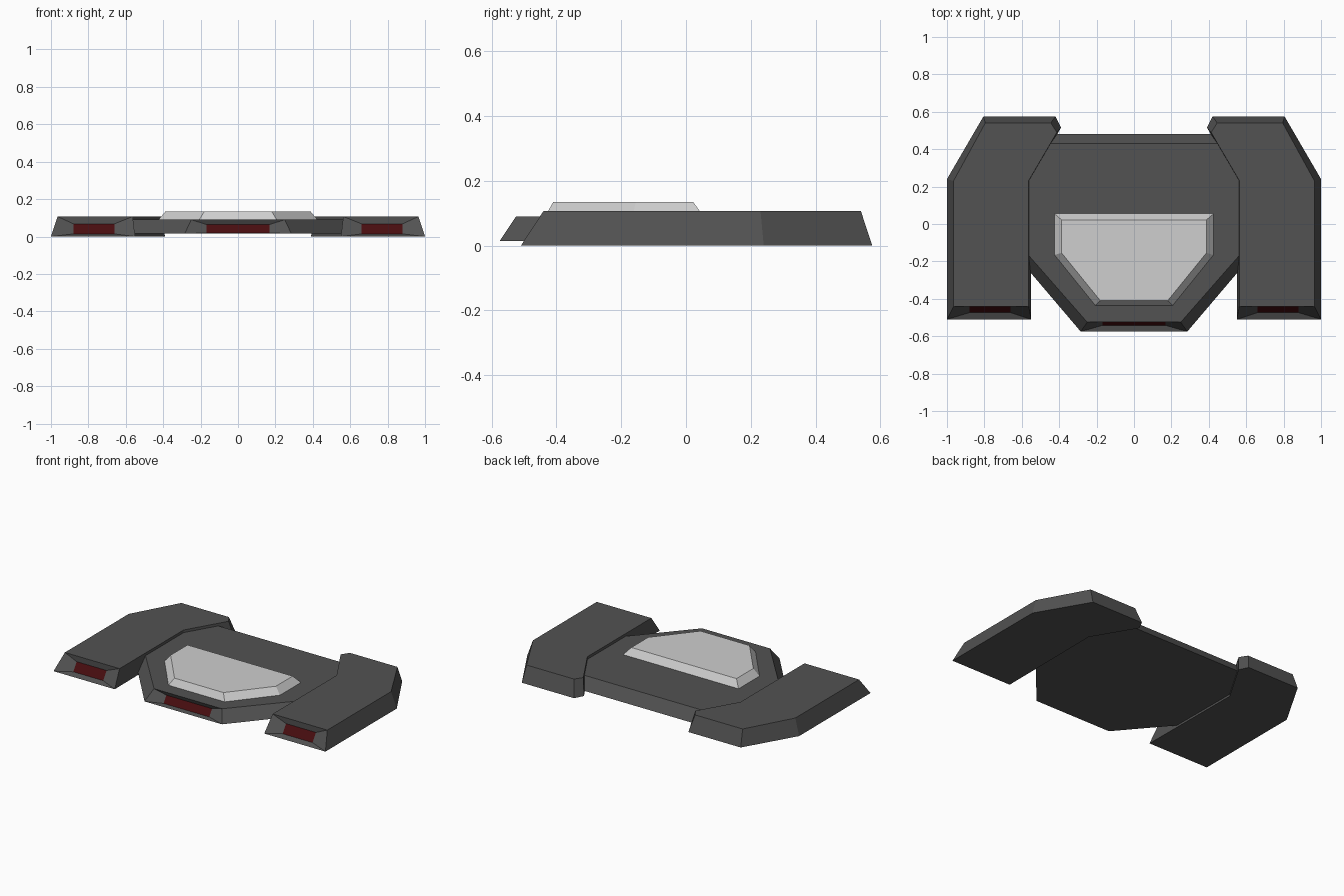
import bpy
import bmesh

cube = bpy.data.objects.get("Cube")
if cube:
    bpy.data.objects.remove(cube, do_unlink=True)


def make_material(name, rgb):
    mat = bpy.data.materials.new(name)
    mat.use_nodes = True
    color = (*rgb, 1.0)
    mat.diffuse_color = color
    bsdf = mat.node_tree.nodes["Principled BSDF"]
    bsdf.inputs["Base Color"].default_value = color
    bsdf.inputs["Roughness"].default_value = 0.8
    return mat


HULL = make_material("dark grey hull", (0.085, 0.085, 0.085))
VENT = make_material("deep red vent", (0.065, 0.004, 0.005))
CANOPY = make_material("pale grey canopy", (0.62, 0.62, 0.62))


def loft(name, bottom, top, z0, z1, mats, vent=None):
    """Join two outlines; the first two points form the front edge.
    vent = (x0, x1, z0, z1, depth) sinks a coloured panel in the front."""
    bm = bmesh.new()
    low = [bm.verts.new((x, y, z0)) for x, y in bottom]
    high = [bm.verts.new((x, y, z1)) for x, y in top]
    bm.faces.new(low)
    bm.faces.new(high)
    n = len(low)
    for i in range(n):
        j = (i + 1) % n
        quad = [low[i], low[j], high[j], high[i]]
        if i == 0 and vent:
            x0, x1, v0, v1, depth = vent
            slope = (top[0][1] - bottom[0][1]) / (z1 - z0)
            panel = [bm.verts.new((x, bottom[0][1] + slope * (z - z0) + depth, z))
                     for x, z in ((x0, v0), (x1, v0), (x1, v1), (x0, v1))]
            bm.faces.new(panel).material_index = 1
            for k in range(4):
                m = (k + 1) % 4
                bm.faces.new([quad[k], quad[m], panel[m], panel[k]])
        else:
            bm.faces.new(quad)
    bmesh.ops.recalc_face_normals(bm, faces=bm.faces)
    mesh = bpy.data.meshes.new(name)
    bm.to_mesh(mesh)
    bm.free()
    for mat in mats:
        mesh.materials.append(mat)
    obj = bpy.data.objects.new(name, mesh)
    bpy.context.collection.objects.link(obj)
    return obj


def symmetric(half):
    """Complete a right-to-back half outline, front edge first."""
    mirrored = [(-x, y) for x, y in half]
    return [mirrored[0]] + half + mirrored[:0:-1]


# Central hull with front vent
loft("central_hull",
     symmetric([(0.285, -0.575), (0.57, -0.24), (0.59, 0.22), (0.43, 0.48)]),
     symmetric([(0.25, -0.525), (0.57, -0.16), (0.59, 0.20), (0.46, 0.43)]),
     0.015, 0.09, [HULL, VENT], (-0.168, 0.168, 0.02, 0.064, 0.03))

# Raised canopy
loft("canopy",
     symmetric([(0.207, -0.435), (0.425, -0.165), (0.425, 0.055)]),
     symmetric([(0.18, -0.41), (0.387, -0.155), (0.387, 0.022)]),
     0.09, 0.135, [CANOPY])

# Side pods with hooked rear ends and front vents
pod_bottom = [(0.55, -0.51), (1.0, -0.51), (1.0, 0.24), (0.805, 0.575),
              (0.42, 0.575), (0.39, 0.515), (0.555, 0.235)]
pod_top = [(0.563, -0.44), (0.965, -0.44), (0.965, 0.23), (0.795, 0.54),
           (0.445, 0.54), (0.412, 0.49), (0.563, 0.232)]
for side, s in (("left", 1), ("right", -1)):
    loft(side + "_pod",
         [(s * x, y) for x, y in pod_bottom],
         [(s * x, y) for x, y in pod_top],
         0.0, 0.107, [HULL, VENT],
         (s * 0.66, s * 0.88, 0.014, 0.068, 0.027))
